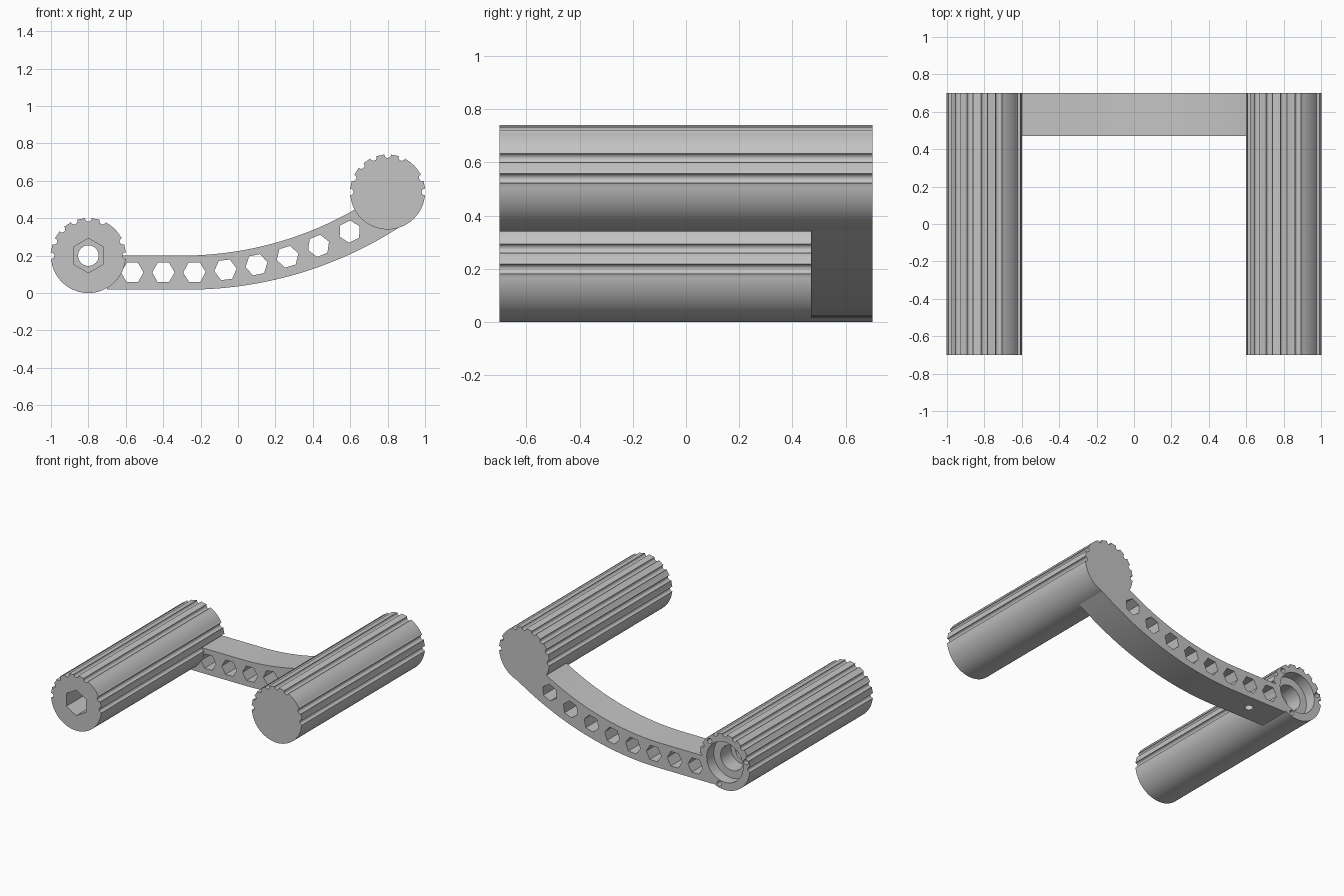
import bpy
import bmesh
from math import cos, sin, radians, sqrt, asin, pi

cube = bpy.data.objects.get("Cube")
if cube:
    bpy.data.objects.remove(cube, do_unlink=True)

grey = bpy.data.materials.new("grey_plastic")
grey.use_nodes = True
grey.diffuse_color = (0.55, 0.55, 0.55, 1)
grey.node_tree.nodes["Principled BSDF"].inputs["Base Color"].default_value = (0.55, 0.55, 0.55, 1)

R = 0.2          # grip radius
BACK = 0.7       # grips run from -BACK to BACK
LOW = (-0.8, 0.2)
HIGH = (0.8, 0.54)


def prism(name, outline, y0, y1):
    """Extrude an x-z outline along y."""
    bm = bmesh.new()
    face = bm.faces.new([bm.verts.new((x, y0, z)) for x, z in outline])
    ext = bmesh.ops.extrude_face_region(bm, geom=[face])
    moved = [v for v in ext["geom"] if isinstance(v, bmesh.types.BMVert)]
    bmesh.ops.translate(bm, vec=(0, y1 - y0, 0), verts=moved)
    bmesh.ops.recalc_face_normals(bm, faces=bm.faces)
    mesh = bpy.data.meshes.new(name)
    bm.to_mesh(mesh)
    bm.free()
    mesh.materials.append(grey)
    obj = bpy.data.objects.new(name, mesh)
    bpy.context.collection.objects.link(obj)
    return obj


def ngon(centre, r, n, turn=0.0):
    return [(centre[0] + r * cos(turn + 2 * pi * i / n),
             centre[1] + r * sin(turn + 2 * pi * i / n)) for i in range(n)]


def activate(obj):
    bpy.ops.object.select_all(action="DESELECT")
    obj.select_set(True)
    bpy.context.view_layer.objects.active = obj


def cut(obj, cutter):
    """Subtract the cutter and remove it."""
    mod = obj.modifiers.new("cut", "BOOLEAN")
    mod.operation = "DIFFERENCE"
    mod.solver = "EXACT"
    mod.object = cutter
    activate(obj)
    bpy.ops.object.modifier_apply(modifier=mod.name)
    bpy.data.objects.remove(cutter, do_unlink=True)


def grip_outline(centre):
    """Circle with round grooves over its upper half."""
    grooves = [i * 22.5 for i in range(9) if i != 2]
    g = 0.018
    half = 5.2
    pts = []
    for step in range(144):
        deg = step * 2.5
        if all(abs((deg - a + 180) % 360 - 180) > half for a in grooves):
            pts.append((deg, R * cos(radians(deg)), R * sin(radians(deg))))
    for a in grooves:
        t = radians(a)
        for k in range(9):
            s = radians(-95 + 190 * k / 8)
            rad = R - g * cos(s)
            off = g * sin(s)
            pts.append((a + half * (k - 4) / 4,
                        rad * cos(t) - off * sin(t), rad * sin(t) + off * cos(t)))
    pts.sort(key=lambda p: (p[0] + 10) % 360)
    return [(centre[0] + x, centre[1] + z) for _, x, z in pts]


def bore(r, y0, y1):
    return prism("cutter", ngon(LOW, r, 48), y0, y1)


# Grips
lower_grip = prism("lower_grip", grip_outline(LOW), -BACK, BACK)
upper_grip = prism("upper_grip", grip_outline(HIGH), -BACK, BACK)


# Curved arm: straight start, then an arc
def arc_z(x, start, radius, base):
    d = max(0, x - start)
    return base + radius - sqrt(radius ** 2 - d ** 2)


N = 40
top = [-0.7 + 1.36 * i / N for i in range(N + 1)]
bottom = [-0.7 + 1.58 * i / N for i in range(N + 1)]
outline = [(x, arc_z(x, -0.27, 2.09, 0.018)) for x in bottom]
outline += [(x, arc_z(x, -0.3, 1.86, 0.2)) for x in reversed(top)]
arm = prism("curved_arm", outline, 0.47, BACK)

# Hexagonal lightening holes following the arm
for i in range(8):
    x = -0.565 + 0.166 * i
    slope = asin(max(0, x + 0.3) / 1.95)
    hexagon = ngon((x, arc_z(x, -0.3, 1.95, 0.11)), 0.06, 6, slope)
    cut(arm, prism("cutter", hexagon, 0.4, 0.8))

# Small blind hole under the arm
bpy.ops.mesh.primitive_cylinder_add(vertices=24, radius=0.028, depth=0.2,
                                    location=(-0.48, 0.59, 0.02))
cut(arm, bpy.context.object)

# Stepped bearing seat at the back, through hole, hexagonal socket at the front
for r, y0, y1 in ((0.145, 0.62, 0.8), (0.09, 0.5, 0.8), (0.055, -0.8, 0.8)):
    cut(lower_grip, bore(r, y0, y1))
cut(arm, bore(0.145, 0.62, 0.8))
cut(lower_grip, prism("cutter", ngon(LOW, 0.092, 6, pi / 2), -0.8, -0.45))

# Screw holes around the bearing seat
for deg in (45, 165, 285):
    t = radians(deg)
    centre = (LOW[0] + 0.172 * cos(t), LOW[1] + 0.172 * sin(t))
    for part in (lower_grip, arm):
        cut(part, prism("cutter", ngon(centre, 0.018, 16), 0.55, 0.8))

# Smooth round walls, keep edges sharp
for part in (lower_grip, upper_grip, arm):
    activate(part)
    bpy.ops.object.shade_smooth_by_angle(angle=radians(30))
